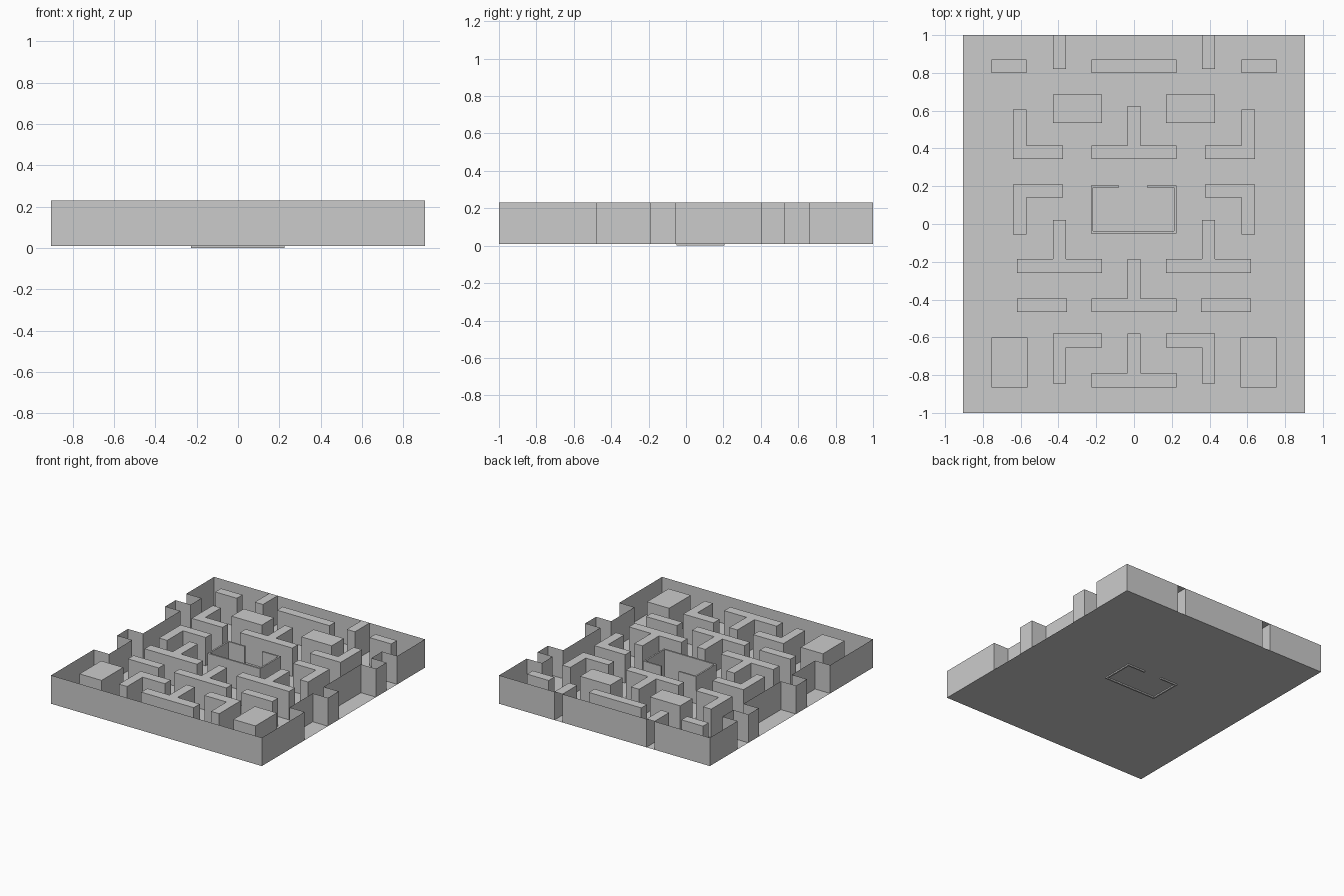
import bpy, bmesh

if "Cube" in bpy.data.objects:
    bpy.data.objects.remove(bpy.data.objects["Cube"])

FLOOR, TOP = 0.01, 0.23


def finish(name, bm):
    mesh = bpy.data.meshes.new(name)
    bm.to_mesh(mesh)
    bm.free()
    obj = bpy.data.objects.new(name, mesh)
    bpy.context.collection.objects.link(obj)


def prism(name, outline, z0=FLOOR, z1=TOP):
    # closed outline extruded upward into a solid block
    bm = bmesh.new()
    face = bm.faces.new([bm.verts.new((x, y, z0)) for x, y in outline])
    ext = bmesh.ops.extrude_face_region(bm, geom=[face], use_keep_orig=True)
    for v in ext["geom"]:
        if isinstance(v, bmesh.types.BMVert):
            v.co.z = z1
    bmesh.ops.recalc_face_normals(bm, faces=bm.faces)
    finish(name, bm)


def flat(name, outline, z):
    bm = bmesh.new()
    f = bm.faces.new([bm.verts.new((x, y, z)) for x, y in outline])
    f.normal_update()
    if f.normal.z < 0:
        f.normal_flip()
    finish(name, bm)


def mirror(pts):
    return [(-x, y) for x, y in reversed(pts)]


def rect(x0, x1, y0, y1):
    return [(x0, y0), (x1, y0), (x1, y1), (x0, y1)]


def tee(x0, x1, y0, y1, s0, s1, top):
    # bar with an upward stem
    return [(x0, y0), (x1, y0), (x1, y1), (s1, y1), (s1, top),
            (s0, top), (s0, y1), (x0, y1)]


def ell(x0, x1, xs, y_out, y_in, y_end):
    # bar with a leg at its outer end
    return [(x0, y_out), (x1, y_out), (x1, y_end), (xs, y_end),
            (xs, y_in), (x0, y_in)]


# floor
flat("floor", rect(-0.905, 0.905, -1, 1), FLOOR)

# thin outer wall with side recesses, tunnels and back notches
half = [(.36, 1), (.36, .82), (.43, .82), (.43, 1), (.905, 1), (.905, .66),
        (.775, .66), (.775, .527), (.905, .527), (.905, .4), (.775, .4),
        (.775, -.057), (.905, -.057), (.905, -.19), (.775, -.19),
        (.775, -.475), (.905, -.475), (.905, -1)]
path = half + mirror(half)
bm = bmesh.new()
low = [bm.verts.new((x, y, FLOOR)) for x, y in path]
high = [bm.verts.new((x, y, TOP)) for x, y in path]
for i in range(len(path)):
    j = (i + 1) % len(path)
    bm.faces.new((low[j], low[i], high[i], high[j]))
finish("outer_wall", bm)

# blocks on the centre line
prism("back_bar", rect(-.225, .225, .8, .87))
for name, y0, y1, top in (("back", .345, .415, .625),
                          ("middle", -.465, -.395, -.185),
                          ("front", -.865, -.79, -.58)):
    prism(name + "_centre_tee", tee(-.225, .225, y0, y1, -.035, .035, top))

# blocks mirrored left and right
pairs = {
    "back_corner_bar": rect(.57, .755, .8, .87),
    "back_block": rect(.17, .43, .535, .685),
    "upper_corner": ell(.375, .64, .57, .345, .415, .605),
    "lower_corner": ell(.375, .64, .57, .21, .14, -.055),
    "side_tee": tee(.17, .62, -.26, -.185, .36, .43, .02),
    "side_bar": rect(.355, .62, -.465, -.395),
    "front_block": rect(.565, .755, -.865, -.6),
    "front_corner": ell(.17, .43, .36, -.58, -.655, -.845),
}
for name, outline in pairs.items():
    prism("right_" + name, outline)
    prism("left_" + name, mirror(outline))

# caps over the back notches
cap = rect(.36, .43, .82, 1)
flat("right_notch_cap", cap, TOP)
flat("left_notch_cap", mirror(cap), TOP)

# central pen with a gap at the back
prism("centre_pen", [(-.08, .205), (-.228, .205), (-.228, -.05), (.224, -.05),
                     (.224, .205), (.07, .205), (.07, .193), (.212, .193),
                     (.212, -.037), (-.216, -.037), (-.216, .193),
                     (-.08, .193)], 0, TOP - 0.01)
